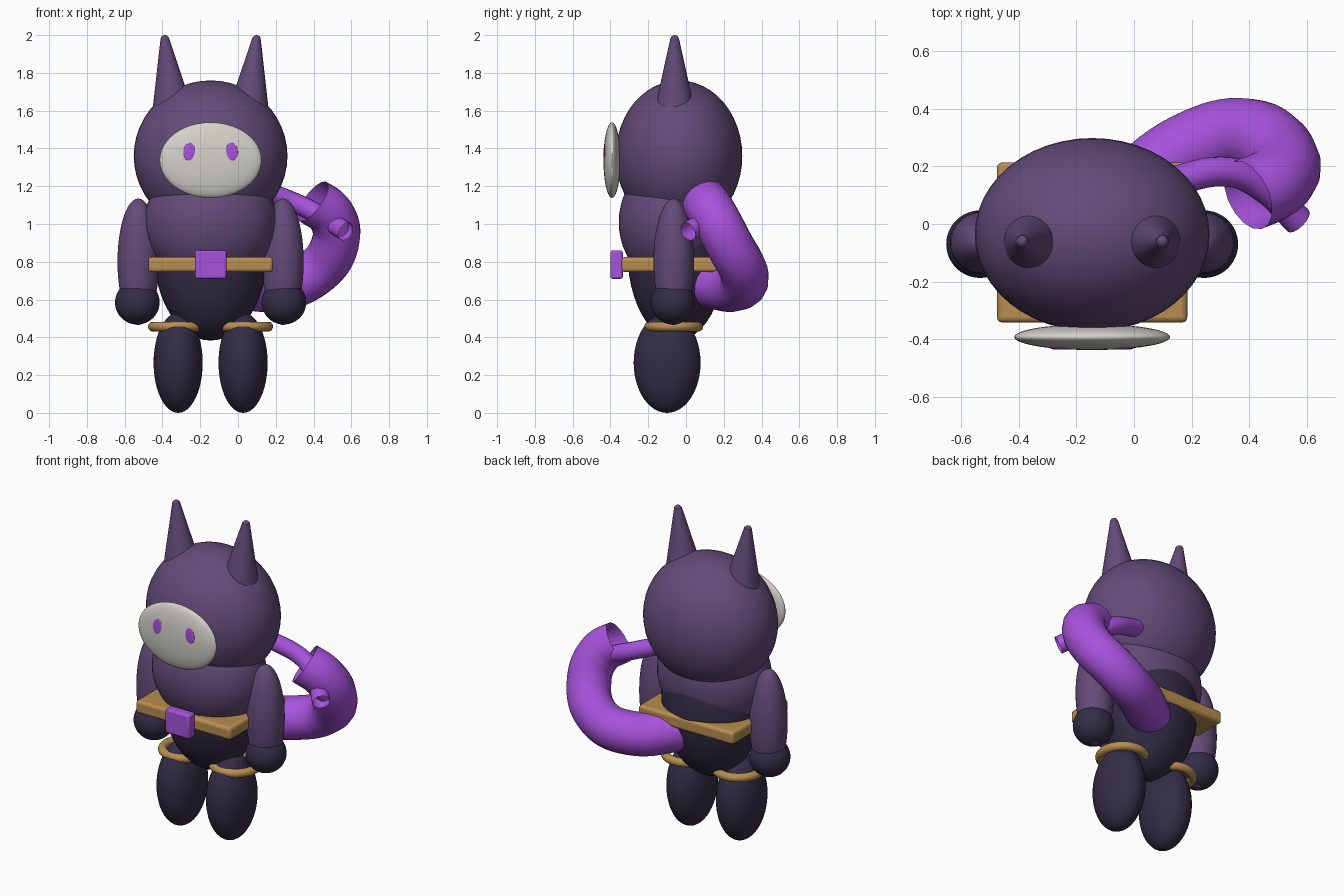
import bpy, math
from mathutils import Vector

if "Cube" in bpy.data.objects:
    bpy.data.objects.remove(bpy.data.objects["Cube"])

CX = -0.145  # symmetry plane of the body (the tail sticks out to +x)


def mat(name, rgb):
    m = bpy.data.materials.new(name)
    m.diffuse_color = (*rgb, 1)
    m.use_nodes = True
    m.node_tree.nodes["Principled BSDF"].inputs["Base Color"].default_value = m.diffuse_color
    return m


PLUM = mat("plum", (0.125, 0.07, 0.19))
DARK = mat("dark_indigo", (0.034, 0.026, 0.062))
VIOLET = mat("bright_violet", (0.39, 0.085, 0.72))
GOLD = mat("tan_gold", (0.48, 0.27, 0.08))
WHITE = mat("off_white", (0.66, 0.64, 0.59))


def finish(name, m, angle=40):
    o = bpy.context.object
    o.name = name
    o.data.materials.clear()
    o.data.materials.append(m)
    bpy.ops.object.transform_apply(location=False, rotation=True, scale=True)
    bpy.ops.object.shade_smooth_by_angle(angle=math.radians(angle))
    return o


def ellipsoid(name, loc, radii, m):
    bpy.ops.mesh.primitive_uv_sphere_add(segments=48, ring_count=24, location=loc)
    bpy.context.object.scale = radii
    return finish(name, m)


def box(name, loc, size, m, bevel):
    bpy.ops.mesh.primitive_cube_add(size=1, location=loc)
    bpy.context.object.scale = size
    o = finish(name, m)
    b = o.modifiers.new("bevel", 'BEVEL')
    b.width, b.segments = bevel, 3
    return o


def cone(name, base, tip, r1, r2, m):
    d = Vector(tip) - Vector(base)
    bpy.ops.mesh.primitive_cone_add(vertices=40, radius1=r1, radius2=r2, depth=d.length,
                                    location=(Vector(base) + Vector(tip)) / 2)
    o = bpy.context.object
    o.rotation_euler = d.to_track_quat('Z', 'Y').to_euler()
    return finish(name, m)


def tube(name, pts, radius, m):
    c = bpy.data.curves.new(name, 'CURVE')
    c.dimensions = '3D'
    c.bevel_depth, c.bevel_resolution, c.resolution_u = radius, 6, 8
    s = c.splines.new('BEZIER')
    s.bezier_points.add(len(pts) - 1)
    for bp, p in zip(s.bezier_points, pts):
        bp.co = p
        bp.handle_left_type = bp.handle_right_type = 'AUTO'
    o = bpy.data.objects.new(name, c)
    bpy.context.collection.objects.link(o)
    bpy.ops.object.select_all(action='DESELECT')
    o.select_set(True)
    bpy.context.view_layer.objects.active = o
    bpy.ops.object.convert(target='MESH')
    return finish(name, m, 60)


# head, face mask and torso
ellipsoid("head", (CX, -0.037, 1.36), (0.407, 0.335, 0.40), PLUM)
ellipsoid("face_mask", (CX, -0.392, 1.338), (0.27, 0.045, 0.20), WHITE)
ellipsoid("chest", (CX, -0.076, 1.01), (0.35, 0.28, 0.33), PLUM)
ellipsoid("lower_body", (CX, -0.05, 0.85), (0.30, 0.26, 0.467), DARK)

# belt and buckle
box("belt", (CX, -0.064, 0.785), (0.66, 0.555, 0.08), GOLD, 0.018)
box("buckle", (CX, -0.367, 0.785), (0.167, 0.065, 0.15), VIOLET, 0.012)

# mirrored parts
for side, s in (("left", -1), ("right", 1)):
    cone(side + "_ear", (CX + s * 0.20, -0.06, 1.58), (CX + s * 0.243, -0.06, 1.985),
         0.112, 0.022, PLUM)
    ellipsoid(side + "_ear_tip", (CX + s * 0.243, -0.06, 1.98), (0.021, 0.021, 0.02), PLUM)
    ellipsoid(side + "_eye", (CX + s * 0.111, -0.431, 1.38), (0.033, 0.0049, 0.048), VIOLET)
    ellipsoid(side + "_arm", (CX + s * 0.383, -0.065, 0.80), (0.11, 0.107, 0.335), PLUM)
    ellipsoid(side + "_hand", (CX + s * 0.388, -0.07, 0.585), (0.118, 0.117, 0.117), DARK)
    ellipsoid(side + "_leg", (CX + s * 0.172, -0.10, 0.265), (0.13, 0.177, 0.265), DARK)
    bpy.ops.mesh.primitive_torus_add(major_segments=48, minor_segments=14, major_radius=0.13,
                                     minor_radius=0.026, location=(CX + s * 0.175, -0.065, 0.457))
    finish(side + "_leg_band", GOLD)

# thick open-ended tail and the thin tube that passes through its end
tube("tail", [(-0.05, 0.08, 0.69), (0.2, 0.265, 0.665), (0.39, 0.31, 0.73),
              (0.515, 0.225, 0.90), (0.49, 0.145, 1.05), (0.395, 0.10, 1.12)], 0.127, VIOLET)
tube("tail_thin_tube", [(0.1, 0.14, 1.19), (0.33, 0.18, 1.10), (0.46, 0.12, 1.03),
                        (0.57, 0.01, 0.96)], 0.052, VIOLET)
